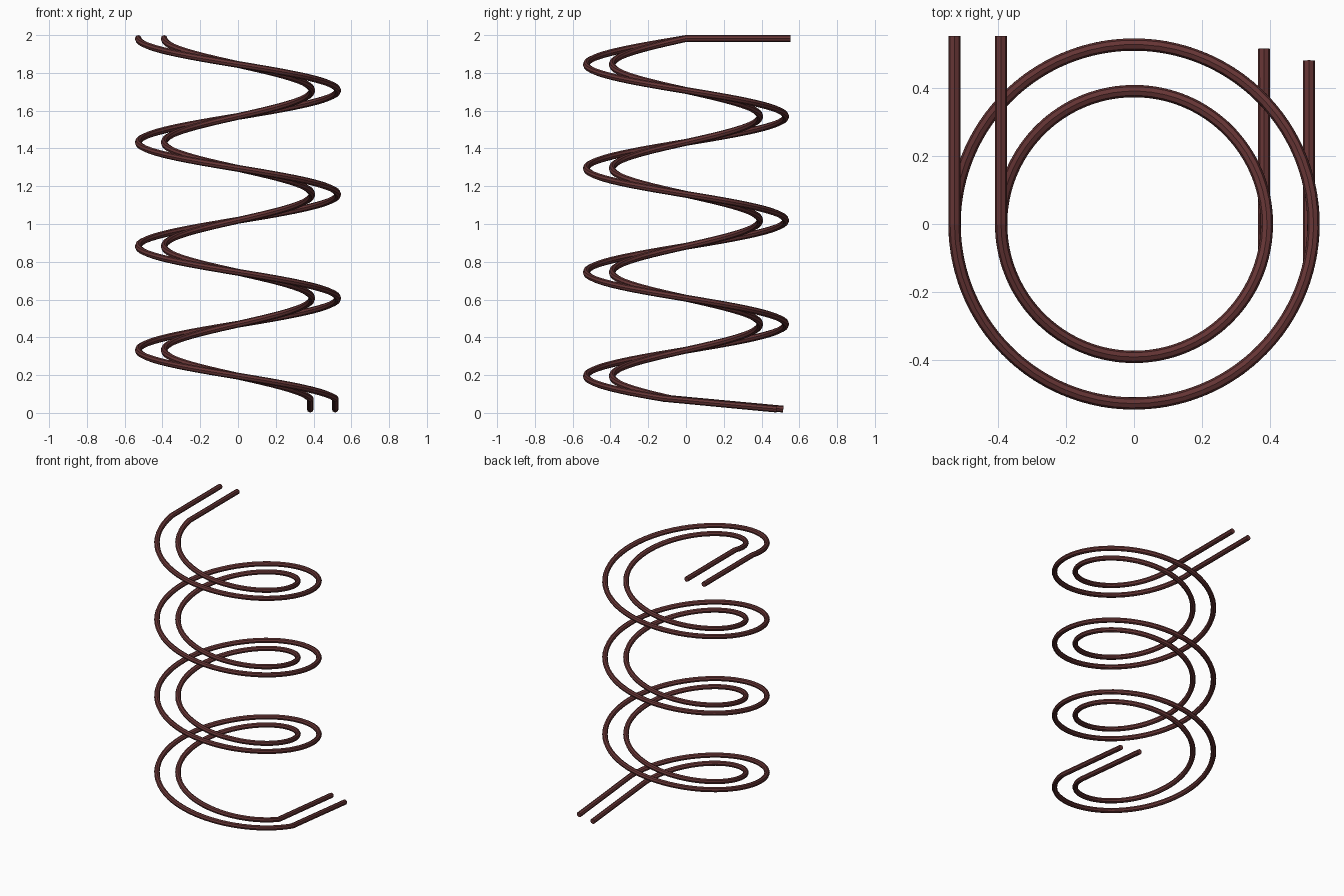
import bpy
from math import cos, sin, radians, pi

if "Cube" in bpy.data.objects:
    bpy.data.objects.remove(bpy.data.objects["Cube"])

TUBE_R = 0.018
PITCH = 0.55
Z_START = 0.057      # height the helix would have at +x
TURNS = 3.5
STEPS = 64           # segments per turn

mat = bpy.data.materials.new("dark_copper")
mat.diffuse_color = (0.13, 0.035, 0.035, 1)
mat.use_nodes = True
mat.node_tree.nodes["Principled BSDF"].inputs["Base Color"].default_value = mat.diffuse_color


def coil(name, radius, skip_deg, tail_y):
    """Clockwise rising helix with a straight lead at both ends."""
    a0 = radians(skip_deg)
    a1 = TURNS * 2 * pi
    n = int(TURNS * STEPS)
    helix = []
    for i in range(n + 1):
        a = a0 + (a1 - a0) * i / n
        helix.append((radius * cos(a), -radius * sin(a), Z_START + PITCH * a / (2 * pi)))
    lower_end = (helix[0][0], tail_y, 0.02)
    upper_end = (-radius, 0.553, helix[-1][2])
    pts = [lower_end] + helix + [upper_end]

    cu = bpy.data.curves.new(name, 'CURVE')
    cu.dimensions = '3D'
    cu.twist_mode = 'Z_UP'
    cu.bevel_depth = TUBE_R
    cu.bevel_resolution = 2
    cu.use_fill_caps = True
    sp = cu.splines.new('POLY')
    sp.points.add(len(pts) - 1)
    for p, co in zip(sp.points, pts):
        p.co = (*co, 1)
    sp.use_smooth = False
    cu.materials.append(mat)
    ob = bpy.data.objects.new(name, cu)
    bpy.context.collection.objects.link(ob)

    # turn the swept tube into a mesh
    bpy.ops.object.select_all(action='DESELECT')
    ob.select_set(True)
    bpy.context.view_layer.objects.active = ob
    bpy.ops.object.convert(target='MESH')


# outer and inner tube
coil("outer_coil", 0.528, 13, 0.48)
coil("inner_coil", 0.391, 12, 0.515)
